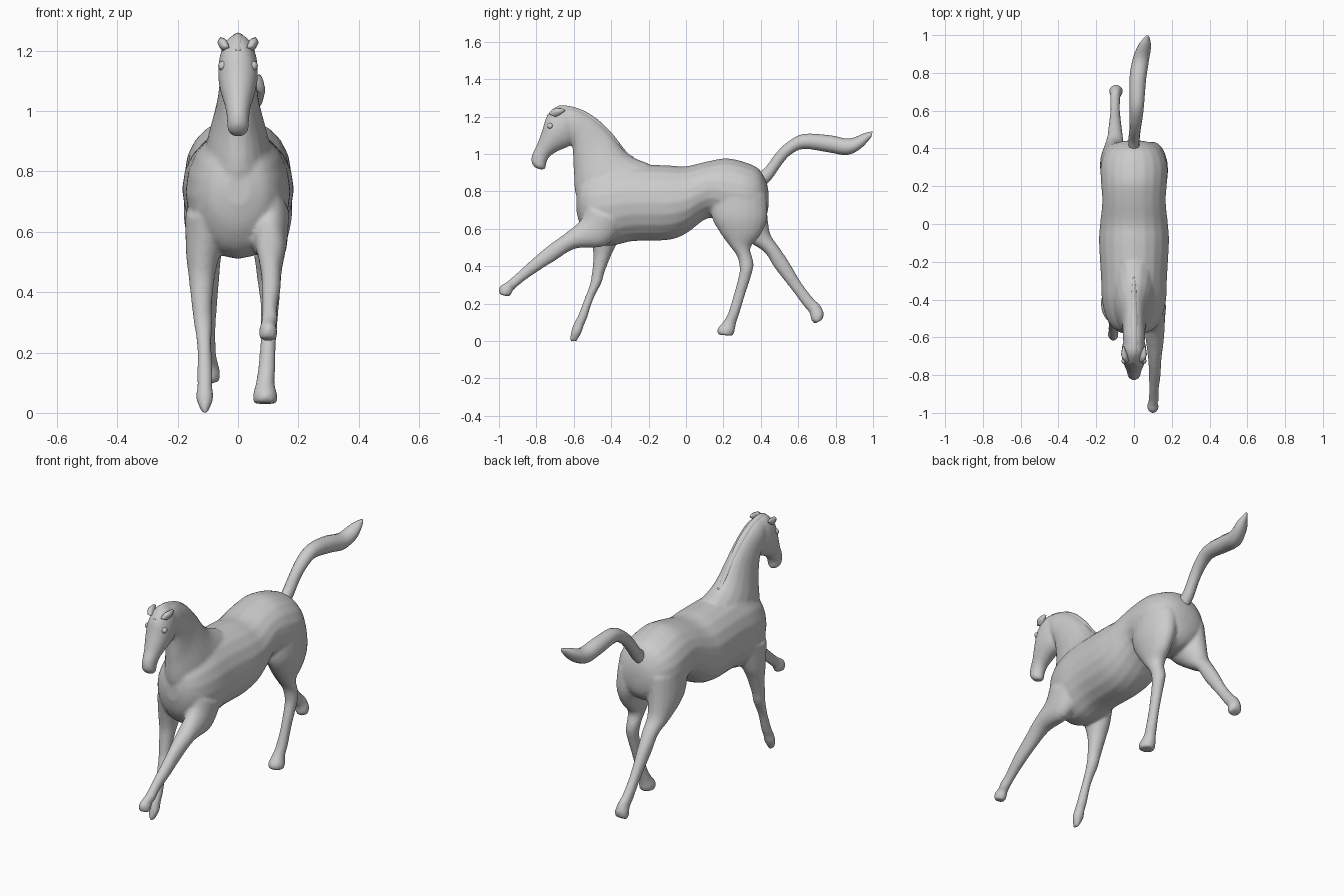
import bpy, bmesh, math
from mathutils import Vector


def catmull(p, q, r, s, t):
    return [0.5 * (2 * b + (c - a) * t + (2 * a - 5 * b + 4 * c - d) * t * t
                   + (3 * b - a - 3 * c + d) * t ** 3) for a, b, c, d in zip(p, q, r, s)]


def loft(bm, sections, sides=20, steps=4):
    """Each section: x centre, one edge (y, z), opposite edge (y, z), half width in x."""
    n = len(sections)
    smooth = []
    for i in range(n - 1):
        ctrl = [sections[max(0, min(n - 1, i + k))] for k in (-1, 0, 1, 2)]
        smooth += [catmull(*ctrl, j / steps) for j in range(steps)]
    smooth.append(sections[-1])
    rings = []
    for x, ya, za, yb, zb, w in smooth:
        c = Vector((x, (ya + yb) / 2, (za + zb) / 2))
        h = Vector((0, (ya - yb) / 2, (za - zb) / 2))
        w = max(w, 0.003)
        rings.append([bm.verts.new(c + h * math.cos(a) + Vector((w * math.sin(a), 0, 0)))
                      for a in (2 * math.pi * k / sides for k in range(sides))])
    faces = [bm.faces.new(rings[0]), bm.faces.new(rings[-1][::-1])]
    for a, b in zip(rings, rings[1:]):
        for k in range(sides):
            m = (k + 1) % sides
            faces.append(bm.faces.new((a[k], b[k], b[m], a[m])))
    bmesh.ops.recalc_face_normals(bm, faces=faces)


def make(name, parts, sides=20):
    bm = bmesh.new()
    for part in parts:
        loft(bm, part, sides)
    me = bpy.data.meshes.new(name)
    bm.to_mesh(me)
    bm.free()
    for p in me.polygons:
        p.use_smooth = True
    ob = bpy.data.objects.new(name, me)
    bpy.context.collection.objects.link(ob)
    return ob


# Barrel: y, centre z, half height, half width
barrel = [(0, y, z + h, y, z - h, w) for y, z, h, w in [
    (-.585, .74, .05, .04), (-.56, .735, .13, .10), (-.5, .72, .19, .145),
    (-.4, .725, .215, .17), (-.28, .74, .205, .175), (-.1, .74, .2, .185),
    (0, .755, .18, .18), (.12, .81, .152, .168), (.22, .80, .177, .175),
    (.32, .78, .175, .175), (.39, .77, .15, .145), (.43, .76, .09, .09),
    (.442, .76, .03, .03)]]

# Neck: crest point, throat point
neck = [(0, -.2, .95, -.48, .62, .13), (0, -.31, 1.0, -.583, .76, .105),
        (0, -.4, 1.107, -.6, .91, .072), (0, -.49, 1.19, -.605, 1.01, .061),
        (0, -.58, 1.24, -.61, 1.06, .06), (0, -.64, 1.252, -.63, 1.09, .055)]

# Head: forehead point, jaw point
head = [(0, -.61, 1.245, -.59, 1.1, .045), (0, -.68, 1.256, -.613, 1.05, .063),
        (0, -.742, 1.205, -.65, 1.03, .066), (0, -.768, 1.13, -.69, 1.013, .058),
        (0, -.797, 1.05, -.73, .985, .043), (0, -.822, 1.0, -.747, .95, .037),
        (0, -.826, .955, -.75, .925, .035), (0, -.805, .925, -.765, .915, .022)]

# Legs: leading edge, trailing edge
fore_reaching = [
    (.095, -.54, .72, -.33, .62, .075), (.105, -.56, .65, -.43, .51, .06),
    (.11, -.64, .58, -.59, .495, .048), (.11, -.737, .51, -.70, .43, .035),
    (.11, -.82, .44, -.785, .377, .031), (.105, -.9, .367, -.865, .322, .025),
    (.105, -.945, .327, -.912, .283, .027), (.1, -.965, .312, -.925, .272, .025),
    (.1, -.998, .29, -.93, .255, .03), (.1, -1.0, .25, -.945, .237, .028)]
fore_planted = [
    (-.1, -.53, .65, -.31, .68, .075), (-.115, -.505, .53, -.36, .54, .058),
    (-.12, -.495, .45, -.395, .47, .045), (-.12, -.505, .35, -.435, .37, .034),
    (-.117, -.515, .30, -.45, .315, .031), (-.112, -.545, .22, -.495, .225, .024),
    (-.11, -.58, .13, -.53, .12, .026), (-.11, -.602, .09, -.545, .085, .025),
    (-.11, -.615, .045, -.557, .05, .029), (-.11, -.622, .0, -.582, .0, .01)]
hind_under = [
    (.09, .13, .78, .43, .78, .085), (.1, .135, .67, .435, .66, .08),
    (.105, .175, .59, .40, .57, .06), (.1, .225, .52, .345, .50, .045),
    (.1, .272, .455, .358, .435, .037), (.105, .287, .39, .36, .395, .034),
    (.105, .28, .34, .347, .345, .03), (.1, .25, .23, .312, .235, .026),
    (.095, .225, .15, .283, .14, .029), (.09, .2, .105, .267, .09, .031),
    (.09, .168, .065, .26, .05, .041), (.09, .17, .034, .25, .028, .038)]
hind_pushing = [
    (-.09, .15, .78, .43, .78, .085), (-.1, .2, .64, .437, .66, .08),
    (-.105, .33, .535, .452, .57, .056), (-.1, .42, .475, .495, .505, .042),
    (-.1, .475, .39, .548, .427, .035), (-.1, .57, .268, .618, .31, .026),
    (-.1, .633, .183, .682, .227, .027), (-.098, .66, .152, .715, .195, .029),
    (-.095, .67, .11, .737, .15, .037), (-.095, .69, .093, .73, .115, .032)]

# Body skin: fuse all the lofts into one smooth surface
body = make("horse_body", [barrel, neck, head, fore_reaching, fore_planted,
                           hind_under, hind_pushing])
rm = body.modifiers.new("fuse", 'REMESH')
rm.mode = 'VOXEL'
rm.voxel_size = 0.008
rm.use_smooth_shade = True
sm = body.modifiers.new("soften", 'SMOOTH')
sm.factor = 0.5
sm.iterations = 8

# Tail, streaming behind
make("tail", [[
    (0, .39, .9, .42, .83, .03), (0, .43, .935, .46, .87, .03),
    (.005, .482, 1.005, .512, .945, .03), (.01, .545, 1.065, .56, .997, .034),
    (.015, .63, 1.107, .63, 1.028, .038), (.02, .77, 1.1, .76, 1.01, .044),
    (.035, .87, 1.082, .86, .995, .044), (.055, .95, 1.11, .935, 1.03, .035),
    (.07, .998, 1.122, .99, 1.09, .01)]], 12)

# Mane, a low ridge along the crest
make("mane", [[
    (0, -.28, .985, -.31, .95, .01), (0, -.318, 1.012, -.36, .97, .016),
    (0, -.397, 1.112, -.44, 1.07, .02), (0, -.487, 1.196, -.515, 1.15, .022),
    (0, -.58, 1.245, -.59, 1.19, .022), (0, -.68, 1.258, -.67, 1.21, .022),
    (0, -.745, 1.205, -.72, 1.18, .012)]], 10)

# Ears laid back, and eyes
for side, s in (("left", -1), ("right", 1)):
    make(side + "_ear", [[
        (s * .04, -.735, 1.215, -.69, 1.195, .014),
        (s * .051, -.712, 1.24, -.67, 1.212, .017),
        (s * .056, -.665, 1.246, -.645, 1.232, .004)]], 8)
    bpy.ops.mesh.primitive_uv_sphere_add(segments=12, ring_count=8, radius=.016,
                                         location=(s * .05, -.725, 1.15))
    eye = bpy.context.object
    eye.name = side + "_eye"
    bpy.ops.object.shade_smooth()
